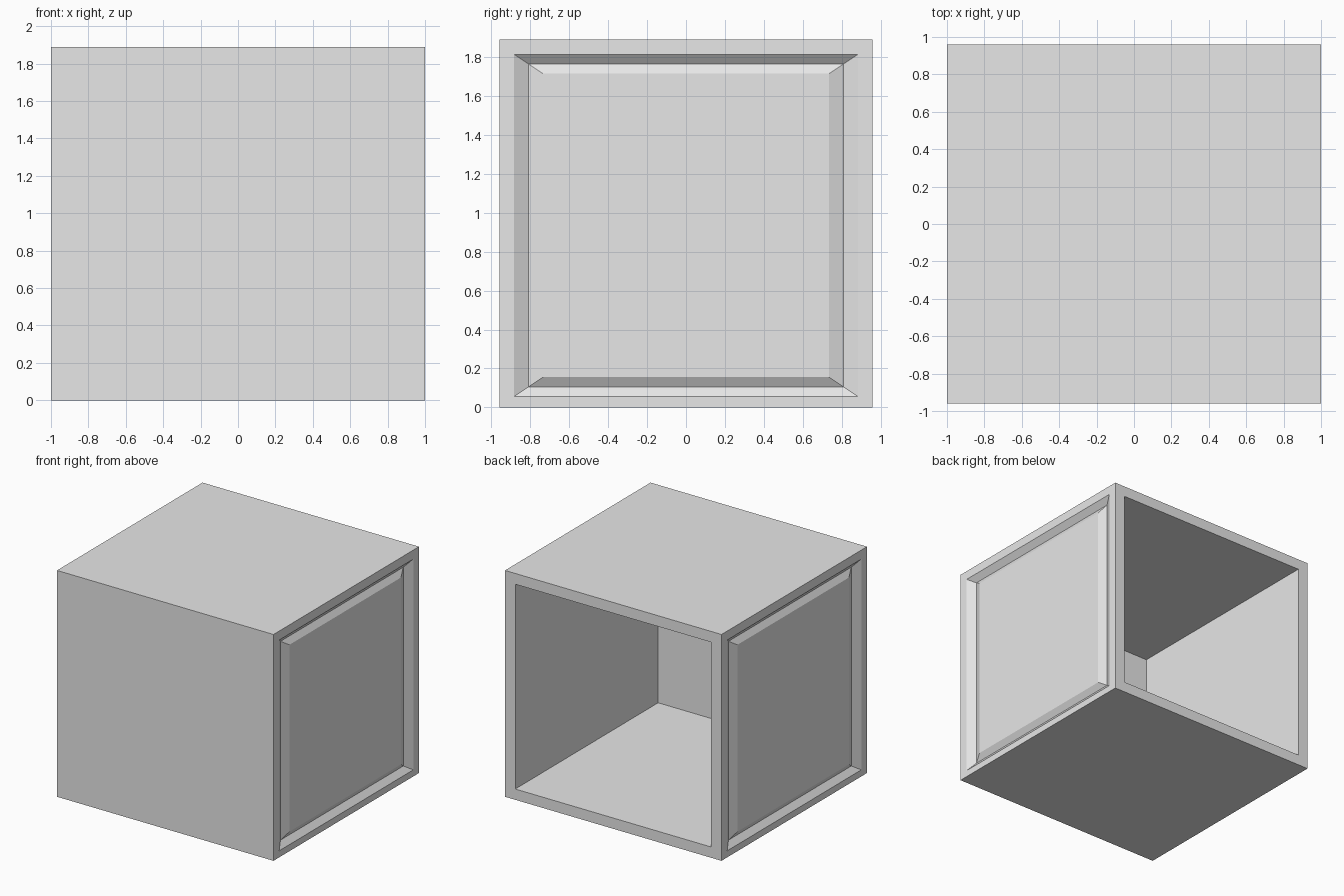
import bpy
import bmesh

if "Cube" in bpy.data.objects:
    bpy.data.objects.remove(bpy.data.objects["Cube"], do_unlink=True)

# Overall size
X, Y, H = 1.0, 0.96, 1.89

grey = bpy.data.materials.new("light grey")
grey.diffuse_color = (0.8, 0.8, 0.8, 1)
grey.use_nodes = True
grey.node_tree.nodes["Principled BSDF"].inputs["Base Color"].default_value = (0.8, 0.8, 0.8, 1)

bm = bmesh.new()


def side_ring(x, y, z0, z1):
    """Rectangle of vertices in a plane of constant x."""
    return [bm.verts.new((x, a, b)) for a, b in ((-y, z0), (y, z0), (y, z1), (-y, z1))]


def back_ring(y, x, z0, z1):
    """Rectangle of vertices in a plane of constant y."""
    return [bm.verts.new((a, y, b)) for a, b in ((-x, z0), (x, z0), (x, z1), (-x, z1))]


def bridge(a, b, skip=()):
    """Join two rectangles with four quads."""
    for i in range(4):
        if i not in skip:
            j = (i + 1) % 4
            bm.faces.new((a[i], a[j], b[j], b[i]))


# Outer walls: front, bottom and top (edge 1 is the open back)
left = side_ring(X, Y, 0, H)
right = side_ring(-X, Y, 0, H)
bridge(left, right, skip=(1,))

# Both sides: flat frame, V-shaped groove, raised centre panel
for sign, outer in ((1, left), (-1, right)):
    rings = [outer]
    for depth, y, z0, z1 in ((0.0, 0.885, 0.055, 1.815),
                             (0.04, 0.81, 0.105, 1.765),
                             (0.01, 0.735, 0.155, 1.715)):
        rings.append(side_ring(sign * (X - depth), y, z0, z1))
        bridge(rings[-2], rings[-1])
    bm.faces.new(rings[-1])

# Back rim and hollow interior
back = [right[1], left[1], left[2], right[2]]
mouth = back_ring(Y, 0.905, 0.09, 1.80)
inner = back_ring(-0.925, 0.905, 0.09, 1.80)
bridge(back, mouth)
bridge(mouth, inner)
bm.faces.new(inner)

bmesh.ops.recalc_face_normals(bm, faces=bm.faces[:])
mesh = bpy.data.meshes.new("open_box")
bm.to_mesh(mesh)
bm.free()
mesh.materials.append(grey)
box = bpy.data.objects.new("open_box", mesh)
bpy.context.collection.objects.link(box)
